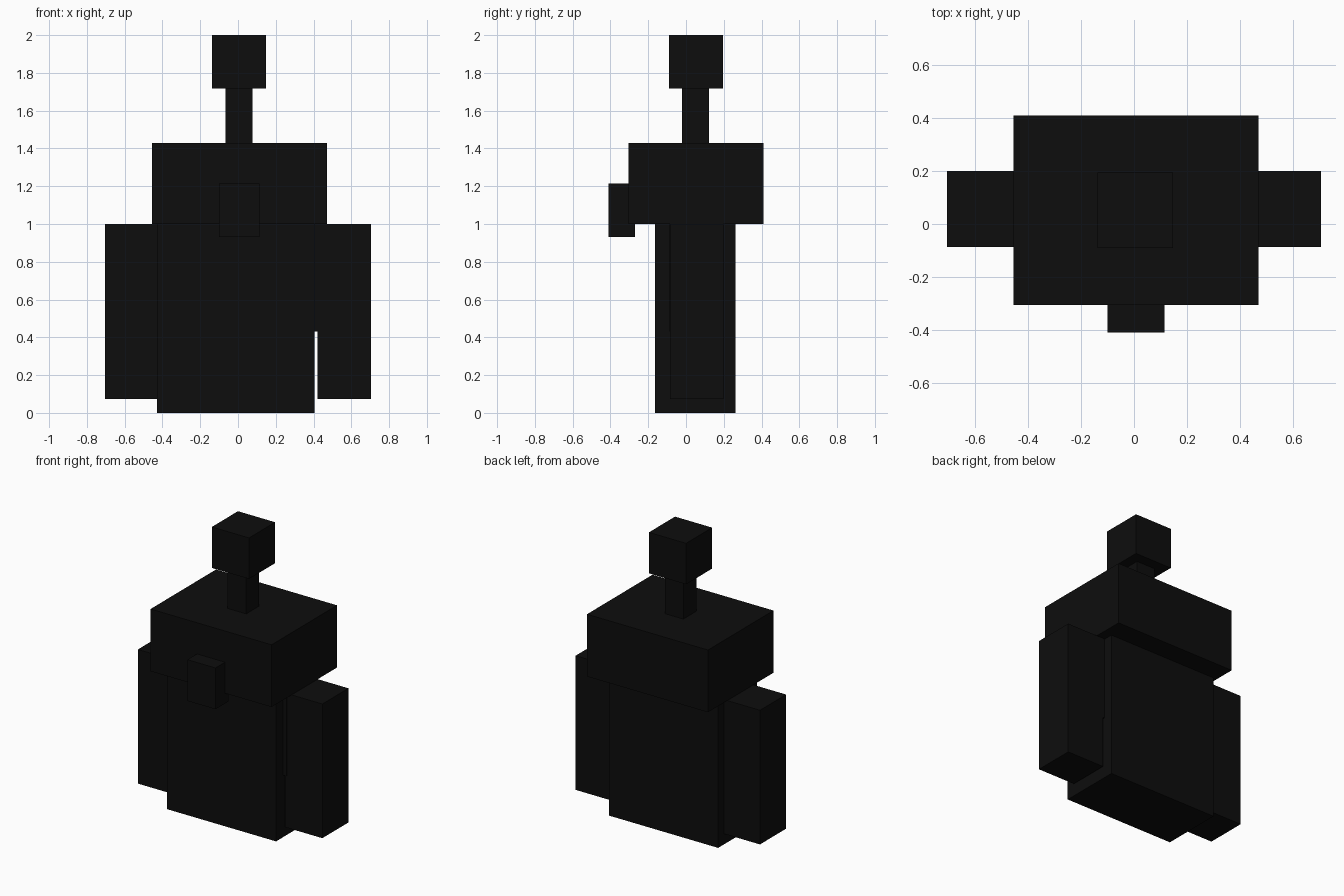
import bpy

if "Cube" in bpy.data.objects:
    bpy.data.objects.remove(bpy.data.objects["Cube"])

# single near-black colour
black = bpy.data.materials.new("soft_black")
black.diffuse_color = (0.004, 0.004, 0.004, 1)
black.use_nodes = True
black.node_tree.nodes["Principled BSDF"].inputs["Base Color"].default_value = black.diffuse_color


def box(name, x, y, z):
    """Box from (min, max) ranges on each axis."""
    spans = (x, y, z)
    bpy.ops.mesh.primitive_cube_add(size=1, location=[(a + b) / 2 for a, b in spans])
    ob = bpy.context.object
    ob.name = name
    ob.scale = [b - a for a, b in spans]
    bpy.ops.object.transform_apply(location=False, rotation=False, scale=True)
    ob.data.materials.append(black)
    return ob


# lower robe and the slightly wider chest inside it
box("robe", (-0.43, 0.405), (-0.163, 0.263), (0, 1.0))
box("chest", (-0.42, 0.433), (-0.088, 0.197), (0.43, 1.0))

# head with nose
box("head", (-0.455, 0.47), (-0.305, 0.41), (1.0, 1.43))
box("nose", (-0.10, 0.115), (-0.41, -0.27), (0.93, 1.215))

# stalk and cube on top of the head
box("stalk", (-0.065, 0.077), (-0.02, 0.122), (1.43, 1.717))
box("top_cube", (-0.137, 0.147), (-0.09, 0.195), (1.717, 2.0))

# arms, one on each side
for side, name in ((-1, "left_arm"), (1, "right_arm")):
    box(name, sorted((side * 0.42, side * 0.705)), (-0.086, 0.199), (0.073, 1.0))
